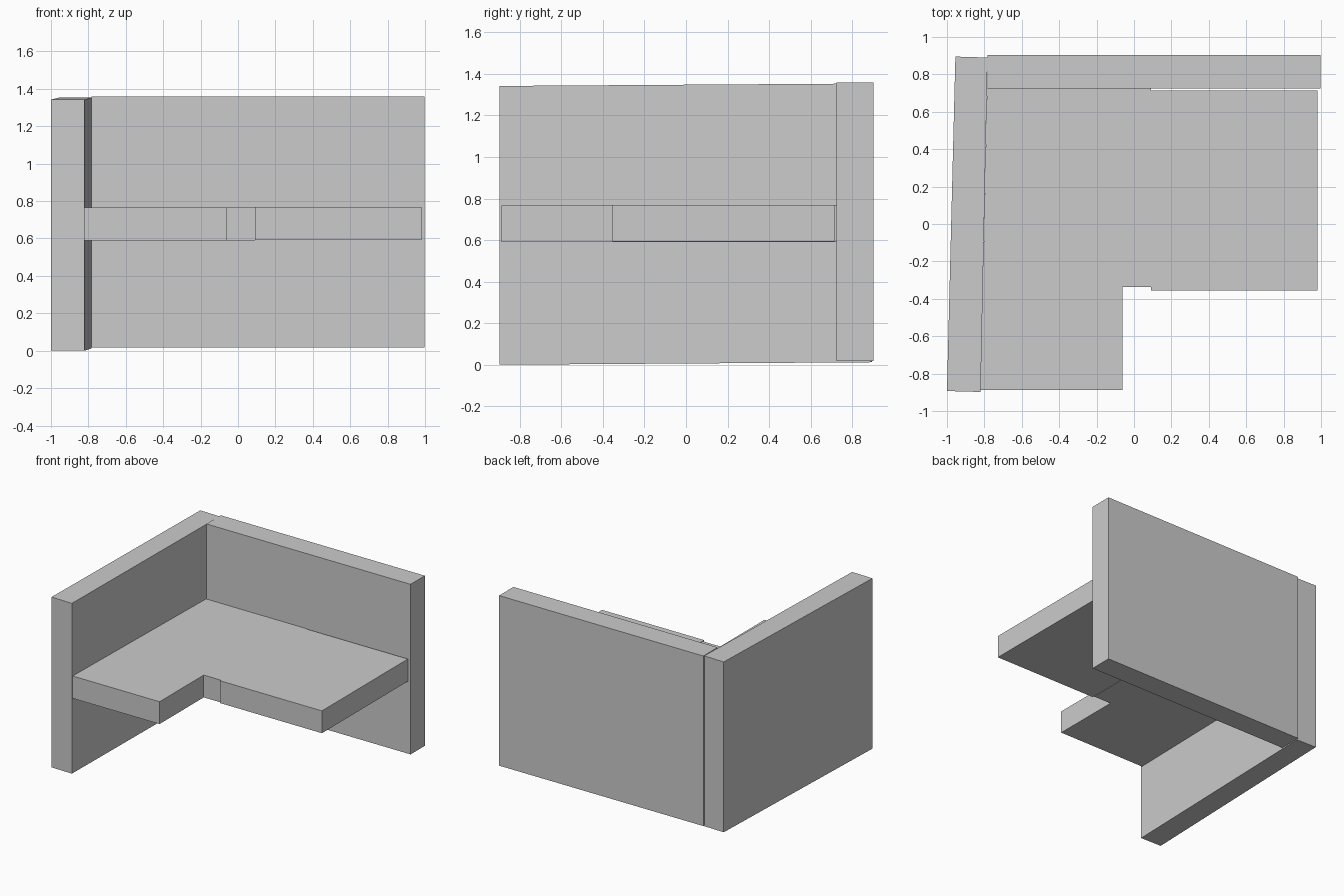
import bpy, bmesh

if "Cube" in bpy.data.objects:
    bpy.data.objects.remove(bpy.data.objects["Cube"])


def slab(name, outline, z0, z1, lift=0.0):
    """Extrude a plan outline from z0 to z1; lift raises it gradually towards the back."""
    bm = bmesh.new()
    face = bm.faces.new([bm.verts.new((x, y, z0)) for x, y in outline])
    top = bmesh.ops.extrude_face_region(bm, geom=[face])["geom"]
    for v in top:
        if isinstance(v, bmesh.types.BMVert):
            v.co.z = z1
    for v in bm.verts:
        v.co.z += lift * (v.co.y + 0.9) / 1.8
    bmesh.ops.recalc_face_normals(bm, faces=bm.faces)
    mesh = bpy.data.meshes.new(name)
    bm.to_mesh(mesh)
    bm.free()
    obj = bpy.data.objects.new(name, mesh)
    bpy.context.collection.objects.link(obj)
    return obj


def rect(x0, x1, y0, y1):
    return [(x0, y0), (x1, y0), (x1, y1), (x0, y1)]


# Side panel, slightly out of square and rising to the back
slab("side_panel", [(-1.0, -0.893), (-0.82, -0.898), (-0.783, 0.89), (-0.955, 0.895)],
     0.0, 1.342, lift=0.012)

# Back panel
slab("back_panel", rect(-0.783, 0.997, 0.725, 0.903), 0.018, 1.358)

# Corner desk top with the inner notch
slab("corner_desk_top",
     [(-0.82, -0.888), (-0.062, -0.888), (-0.062, -0.338), (0.09, -0.338),
      (0.09, 0.725), (-0.786, 0.725)], 0.59, 0.766)

# Right desk top
slab("right_desk_top", rect(0.09, 0.98, -0.355, 0.715), 0.593, 0.769)
